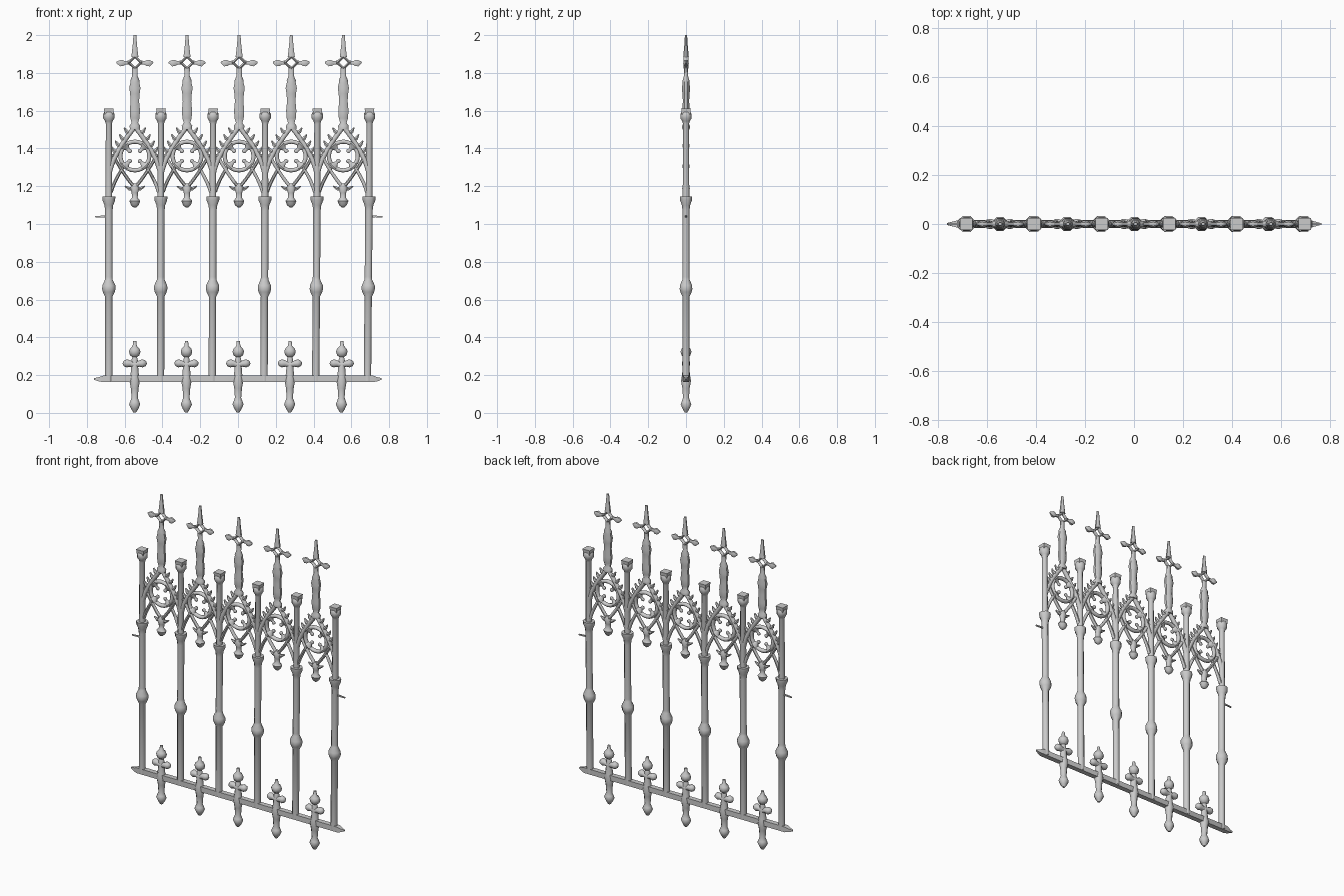
import bpy, bmesh, math
from mathutils import Vector

cube = bpy.data.objects.get("Cube")
if cube:
    bpy.data.objects.remove(cube, do_unlink=True)

iron = bpy.data.materials.new("cast_iron_grey")
iron.use_nodes = True
GREY = (0.6, 0.6, 0.6, 1)
iron.diffuse_color = GREY
iron.node_tree.nodes["Principled BSDF"].inputs["Base Color"].default_value = GREY
iron.node_tree.nodes["Principled BSDF"].inputs["Roughness"].default_value = 0.6

SPACING = 0.2735
POSTS = [SPACING * (i - 2.5) for i in range(6)]
BAYS = [SPACING * (i - 2) for i in range(5)]


def sweep(bm, path, sides=8, depth=1.0, closed=False):
    """Sweep an elliptical section along (x, z, radius) points in the fence plane."""
    n, rings = len(path), []
    for i, (x, z, r) in enumerate(path):
        a = path[(i - 1) % n] if closed else path[max(i - 1, 0)]
        b = path[(i + 1) % n] if closed else path[min(i + 1, n - 1)]
        t = Vector((b[0] - a[0], 0, b[1] - a[1])).normalized()
        side = Vector((t.z, 0, -t.x))
        ring = []
        for k in range(sides):
            ang = 2 * math.pi * (k + 0.5) / sides
            p = Vector((x, 0, z)) + side * (r * math.cos(ang))
            p.y = r * depth * math.sin(ang)
            ring.append(bm.verts.new(p))
        rings.append(ring)
    for i in range(n if closed else n - 1):
        a, b = rings[i], rings[(i + 1) % n]
        for k in range(sides):
            j = (k + 1) % sides
            bm.faces.new((a[k], a[j], b[j], b[k]))
    if not closed:
        bm.faces.new(rings[0])
        bm.faces.new(rings[-1])


def turned(bm, x, profile, sides=10, depth=1.0):
    sweep(bm, [(x, z, r) for z, r in profile], sides, depth)


def curve(p, c, q, r0, r1, steps=8):
    """Quadratic curve from p to q pulled towards c, with tapering radius."""
    out = []
    for i in range(steps + 1):
        t = i / steps
        u = 1 - t
        x, z = (u * u * p[k] + 2 * u * t * c[k] + t * t * q[k] for k in (0, 1))
        out.append((x, z, r0 + (r1 - r0) * t))
    return out


def finish(bm, name):
    # the casting leans very slightly towards +x as it rises
    for v in bm.verts:
        v.co.x += (0.006 + 0.009 * v.co.x) * min(1, v.co.z / 1.4)
    bmesh.ops.recalc_face_normals(bm, faces=bm.faces)
    mesh = bpy.data.meshes.new(name)
    bm.to_mesh(mesh)
    bm.free()
    for f in mesh.polygons:
        f.use_smooth = True
    mesh.set_sharp_from_angle(angle=math.radians(50))
    mesh.materials.append(iron)
    bpy.context.collection.objects.link(bpy.data.objects.new(name, mesh))


# Posts: collared lower shaft with a flared capital, thin upper shaft with a cap
LOWER = [(0.17, 0.021), (0.615, 0.021), (0.64, 0.034), (0.655, 0.038), (0.675, 0.037),
         (0.705, 0.022), (0.72, 0.021), (1.07, 0.021), (1.10, 0.025), (1.125, 0.036),
         (1.145, 0.037)]
UPPER = [(1.13, 0.019), (1.53, 0.017), (1.545, 0.022), (1.56, 0.032), (1.583, 0.032),
         (1.592, 0.026)]
for x in POSTS:
    bm = bmesh.new()
    turned(bm, x, LOWER, 8, 0.95)
    turned(bm, x, UPPER, 8)
    turned(bm, x, [(1.58, 0.032), (1.60, 0.034), (1.612, 0.036)], 4)
    finish(bm, "post")

# Bottom rail with pointed ends, and the short hinge pins
bm = bmesh.new()
sweep(bm, [(-0.762, 0.18, 0.006), (-0.735, 0.178, 0.016), (-0.715, 0.18, 0.024),
           (0.715, 0.18, 0.024), (0.735, 0.178, 0.016), (0.758, 0.18, 0.006)], 4, 0.95)
finish(bm, "bottom_rail")
for s in (-1, 1):
    bm = bmesh.new()
    sweep(bm, [(s * 0.68, 1.04, 0.007), (s * 0.72, 1.04, 0.006), (s * 0.755, 1.038, 0.005)], 4)
    finish(bm, "hinge_pin")

FOOT = [(0.003, 0.008), (0.02, 0.020), (0.045, 0.032), (0.06, 0.026), (0.08, 0.018),
        (0.13, 0.022), (0.17, 0.030), (0.20, 0.024), (0.25, 0.019), (0.285, 0.017),
        (0.295, 0.013), (0.305, 0.027), (0.325, 0.033), (0.34, 0.027), (0.355, 0.012),
        (0.38, 0.009)]
SPIRE = [(1.50, 0.028), (1.52, 0.03), (1.535, 0.018), (1.56, 0.026), (1.60, 0.029),
         (1.65, 0.024), (1.69, 0.027), (1.72, 0.032), (1.75, 0.025), (1.76, 0.026),
         (1.785, 0.015), (1.825, 0.016)]
DROP = [(1.088, 0.008), (1.10, 0.022), (1.122, 0.031), (1.14, 0.016), (1.165, 0.018),
        (1.19, 0.026), (1.215, 0.012)]
RING_Z, RING_R = 1.36, 0.076

for x in BAYS:
    # Foot ornament: leaf point below the rail, leafy crossbar and bud above
    bm = bmesh.new()
    turned(bm, x, FOOT, 8, 0.95)
    for s in (-1, 1):
        sweep(bm, [(x, 0.255, 0.018), (x + s * 0.022, 0.26, 0.017),
                   (x + s * 0.04, 0.262, 0.023), (x + s * 0.055, 0.264, 0.018),
                   (x + s * 0.063, 0.266, 0.006)])
    finish(bm, "foot_ornament")

    # Spire with an open diamond, side leaves and a spike
    bm = bmesh.new()
    turned(bm, x, SPIRE, 8, 0.75)
    diamond = [(x + 0.032 * math.cos(a), 1.855 + 0.032 * math.sin(a), 0.011)
               for a in (0, math.pi / 2, math.pi, 3 * math.pi / 2)]
    sweep(bm, diamond, 6, 1.1, closed=True)
    turned(bm, x, [(1.885, 0.02), (1.90, 0.018), (1.95, 0.012), (2.0, 0.008)], 8, 0.8)
    for s in (-1, 1):
        sweep(bm, [(x + s * d, z, r) for d, z, r in
                   ((0.03, 1.856, 0.012), (0.05, 1.853, 0.010), (0.062, 1.852, 0.018),
                    (0.076, 1.852, 0.020), (0.096, 1.856, 0.005))], 6, 0.75)
    finish(bm, "spire")

    # Hanging drop with its small leafy crossbar
    bm = bmesh.new()
    turned(bm, x, DROP, 8, 0.85)
    for s in (-1, 1):
        sweep(bm, [(x, 1.185, 0.013), (x + s * 0.03, 1.187, 0.010),
                   (x + s * 0.052, 1.200, 0.004)], 6)
    finish(bm, "hanging_drop")

    # Pierced rosette: ring with four broad cusps that leave a four-lobed opening
    bm = bmesh.new()
    sweep(bm, [(x + RING_R * math.cos(math.tau * k / 24),
                RING_Z + RING_R * math.sin(math.tau * k / 24), 0.012) for k in range(24)],
          8, 1.1, closed=True)
    for k in range(4):
        c, s = math.cos(math.pi * (k + 0.5) / 2), math.sin(math.pi * (k + 0.5) / 2)
        sweep(bm, [(x + d * c, RING_Z + d * s, r) for d, r in
                   ((0.076, 0.034), (0.066, 0.024), (0.056, 0.013), (0.046, 0.008),
                    (0.042, 0.012), (0.033, 0.012), (0.027, 0.006))], 8, 0.55)
    finish(bm, "rosette")

    # Tracery: gable, crossing lower arches and leafy crockets
    bm = bmesh.new()
    for s in (-1, 1):
        edge = x + s * SPACING / 2
        gable = curve((edge, 1.26), (edge - s * 0.018, 1.365), (x, 1.515), 0.015, 0.013)
        sweep(bm, gable, 8, 1.05)
        sweep(bm, curve((x + s * 0.006, 1.2), (x + s * 0.055, 1.255),
                        (edge - s * 0.018, 1.37), 0.010, 0.009), 8, 1.2)
        sweep(bm, curve((edge - s * 0.012, 1.17), (edge - s * 0.03, 1.23),
                        (x + s * 0.062, 1.30), 0.010, 0.009), 8, 1.2)
        for px, pz, _ in gable[4:8]:
            sweep(bm, [(px, pz, 0.012), (px + s * 0.016, pz + 0.012, 0.011),
                       (px + s * 0.028, pz + 0.032, 0.004)], 6)
    finish(bm, "tracery")
